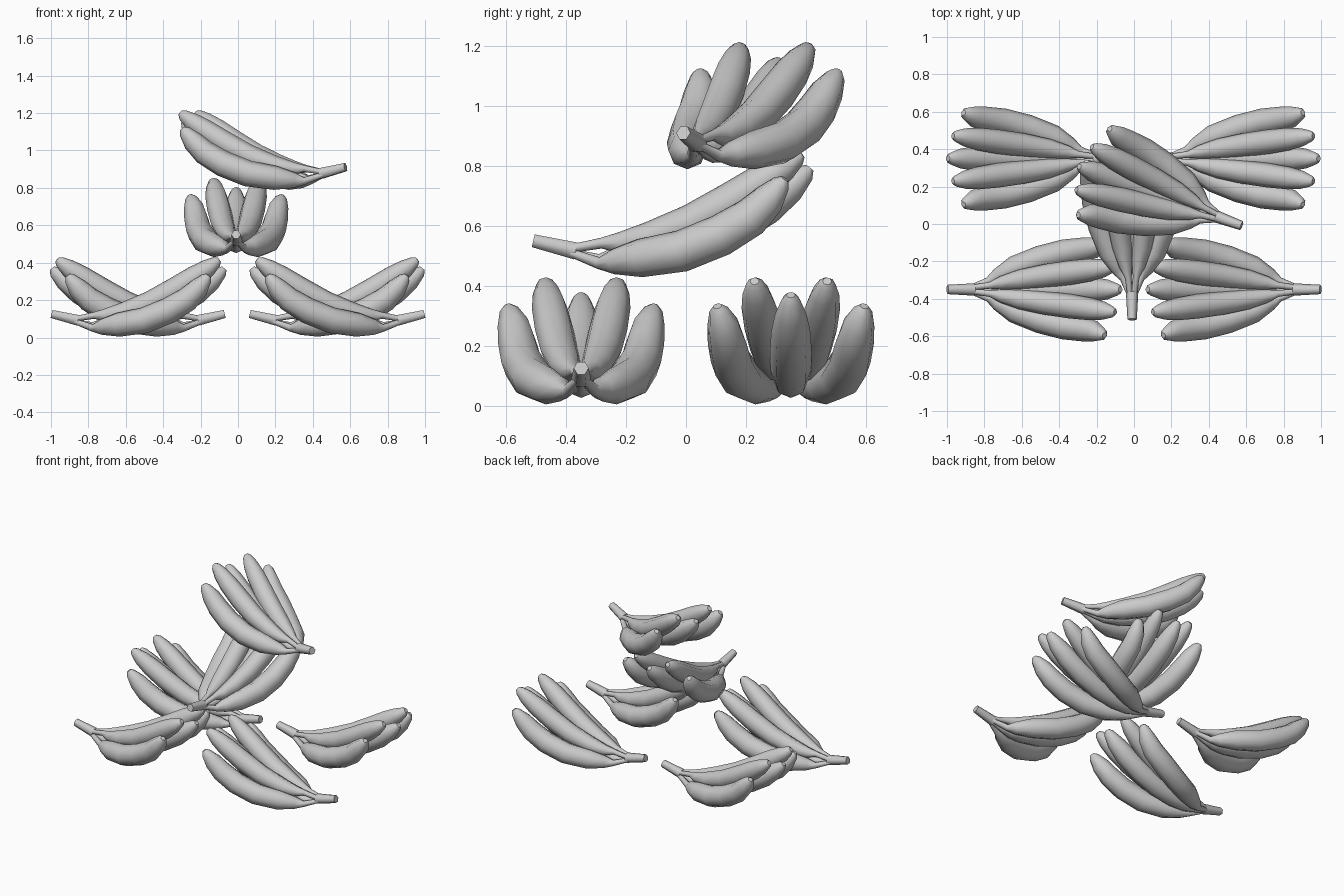
import bpy, bmesh, math
from mathutils import Vector, Matrix

if "Cube" in bpy.data.objects:
    bpy.data.objects.remove(bpy.data.objects["Cube"])

grey = bpy.data.materials.new("light_grey")
grey.diffuse_color = (0.6, 0.6, 0.6, 1)
grey.use_nodes = True
grey.node_tree.nodes["Principled BSDF"].inputs["Base Color"].default_value = grey.diffuse_color


def loft(name, points, sides):
    """Tube through (along, sideways, height, radius) points with closed ends."""
    bm = bmesh.new()
    pos = [Vector(p[:3]) for p in points]
    rings = []
    for i, p in enumerate(points):
        t = (pos[min(i + 1, len(pos) - 1)] - pos[max(i - 1, 0)]).normalized()
        side = t.cross(Vector((0, 0, 1))).normalized()
        up = side.cross(t)
        ring = []
        for k in range(sides):
            a = 2 * math.pi * k / sides
            ring.append(bm.verts.new(pos[i] + p[3] * (math.cos(a) * side + math.sin(a) * up)))
        rings.append(ring)
    for r0, r1 in zip(rings, rings[1:]):
        for k in range(sides):
            n = (k + 1) % sides
            bm.faces.new((r0[k], r0[n], r1[n], r1[k]))
    bm.faces.new(rings[0])
    bm.faces.new(rings[-1])
    bmesh.ops.recalc_face_normals(bm, faces=bm.faces)
    mesh = bpy.data.meshes.new(name)
    bm.to_mesh(mesh)
    bm.free()
    mesh.materials.append(grey)
    return mesh


def mirrored(points):
    return [(s, -v, h, r) for s, v, h, r in points]


# Fruit paths, from the stem to the tip
outer = [(.13, .012, .085, .014), (.22, .045, .052, .020), (.27, .070, .056, .042),
         (.36, .115, .068, .064), (.50, .165, .092, .070), (.63, .198, .145, .070),
         (.73, .212, .205, .066), (.79, .225, .265, .056), (.83, .240, .315, .034),
         (.843, .245, .333, .015)]
inner = [(.13, .010, .100, .014), (.23, .022, .118, .018), (.29, .035, .118, .036),
         (.39, .052, .135, .054), (.53, .073, .185, .063), (.66, .090, .255, .065),
         (.77, .105, .325, .060), (.84, .114, .372, .048), (.885, .120, .405, .030),
         (.900, .121, .416, .015)]
middle = [(.13, 0, .085, .014), (.22, 0, .062, .020), (.28, 0, .066, .040),
          (.38, 0, .084, .058), (.52, 0, .118, .068), (.66, 0, .175, .070),
          (.78, 0, .245, .066), (.86, 0, .305, .053), (.912, 0, .352, .032),
          (.927, 0, .370, .015)]
stem = [(.003, 0, .126, .025), (.145, 0, .092, .033)]

parts = {
    "stem": loft("stem", stem, 6),
    "left_outer_fruit": loft("left_outer_fruit", outer, 8),
    "right_outer_fruit": loft("right_outer_fruit", mirrored(outer), 8),
    "left_inner_fruit": loft("left_inner_fruit", inner, 8),
    "right_inner_fruit": loft("right_inner_fruit", mirrored(inner), 8),
    "middle_fruit": loft("middle_fruit", middle, 8),
}

# Smooth skin, sharp end caps
for mesh in parts.values():
    for poly in mesh.polygons:
        poly.use_smooth = len(poly.vertices) == 4

# Bunches: stem end position and heading in degrees
bunches = {
    "front_left": ((-1.0, -.35, 0), 0),
    "front_right": ((1.0, -.35, 0), 180),
    "back_left": ((-.068, .35, 0), 180),
    "back_right": ((.06, .35, 0), 0),
    "centre": ((-.01, -.513, .425), 90),
    "top": ((.578, -.01, .785), 160),
}
for bunch, (loc, heading) in bunches.items():
    for part, mesh in parts.items():
        obj = bpy.data.objects.new(f"{bunch}_{part}", mesh)
        obj.matrix_world = Matrix.Translation(loc) @ Matrix.Rotation(math.radians(heading), 4, 'Z')
        bpy.context.collection.objects.link(obj)
